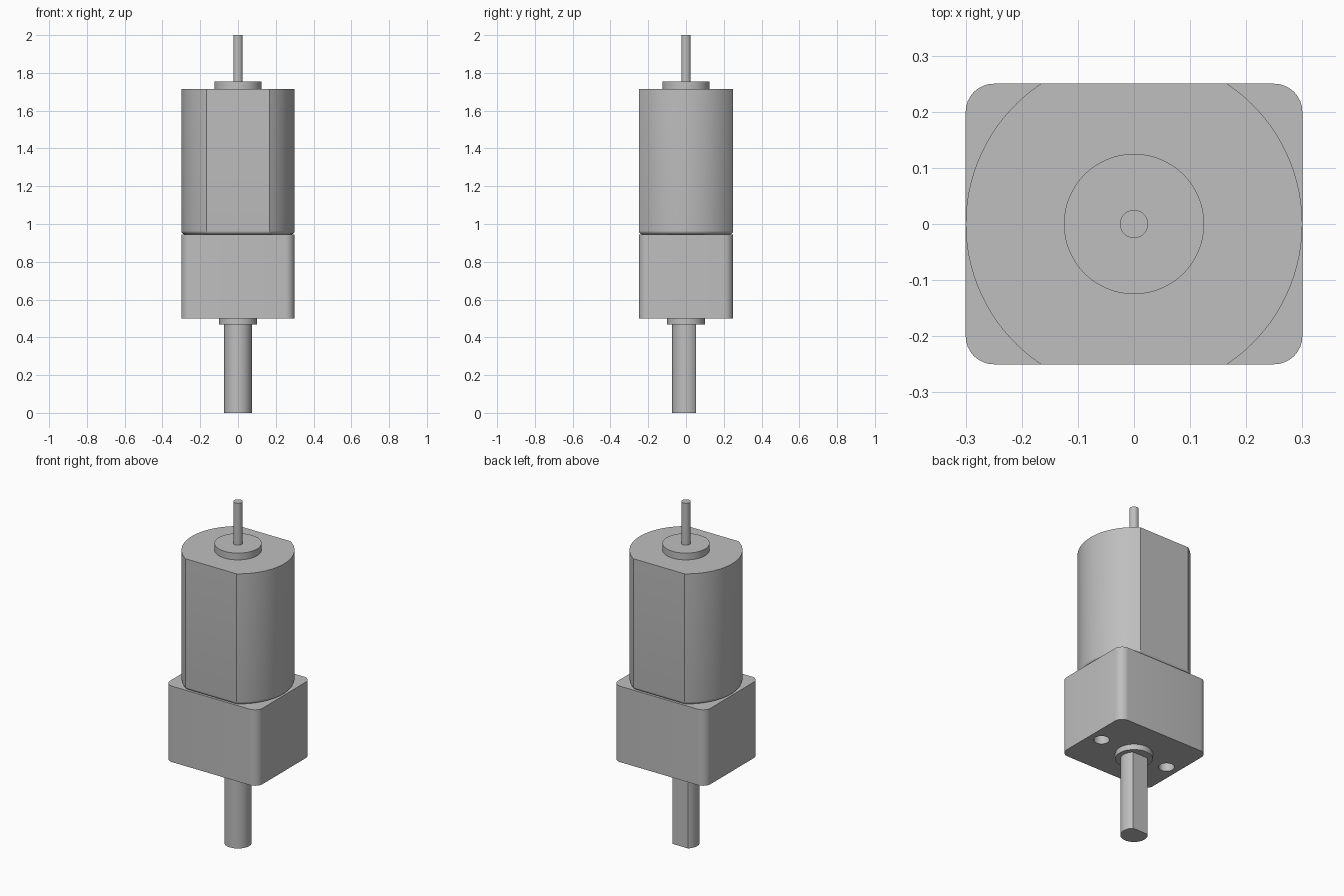
import bpy
import bmesh
from math import asin, cos, sin, pi

cube = bpy.data.objects.get("Cube")
if cube:
    bpy.data.objects.remove(cube, do_unlink=True)

grey = bpy.data.materials.new("metal grey")
grey.use_nodes = True
colour = (0.52, 0.52, 0.52, 1)
grey.diffuse_color = colour
grey.node_tree.nodes["Principled BSDF"].inputs["Base Color"].default_value = colour


def arc(radius, start, end, steps, cx=0, cy=0):
    angles = [start + (end - start) * i / steps for i in range(steps + 1)]
    return [(cx + radius * cos(a), cy + radius * sin(a)) for a in angles]


def circle(radius, cx=0, cy=0):
    return arc(radius, 0, 2 * pi, 64, cx, cy)[:-1]


def prism(name, outline, bottom, top, fillet=0):
    """Extrude a plan outline upwards, optionally rounding its lower rim."""
    bm = bmesh.new()
    base = bm.faces.new([bm.verts.new((x, y, bottom)) for x, y in outline])
    out = bmesh.ops.extrude_face_region(bm, geom=[base], use_keep_orig=True)
    for item in out["geom"]:
        if isinstance(item, bmesh.types.BMVert):
            item.co.z = top
    bmesh.ops.recalc_face_normals(bm, faces=bm.faces[:])
    if fillet:
        rim = [e for e in bm.edges if all(v.co.z < bottom + 0.001 for v in e.verts)]
        bmesh.ops.bevel(bm, geom=rim, offset=fillet, segments=6,
                        profile=0.5, affect='EDGES')
    mesh = bpy.data.meshes.new(name)
    bm.to_mesh(mesh)
    bm.free()
    mesh.materials.append(grey)
    obj = bpy.data.objects.new(name, mesh)
    bpy.context.collection.objects.link(obj)
    return obj


def activate(obj):
    bpy.ops.object.select_all(action='DESELECT')
    obj.select_set(True)
    bpy.context.view_layer.objects.active = obj


# Gearbox with rounded upright corners
corner = 0.05
box = []
for i, (sx, sy) in enumerate([(1, 1), (-1, 1), (-1, -1), (1, -1)]):
    box += arc(corner, i * pi / 2, (i + 1) * pi / 2, 8,
               sx * (0.3 - corner), sy * (0.25 - corner))
gearbox = prism("gearbox", box, 0.5, 0.945)

# Two blind mounting holes in the underside
for side in (-1, 1):
    cutter = prism("hole_cutter", circle(0.042, side * 0.225), 0.4, 0.65)
    cutter.hide_render = True
    cut = gearbox.modifiers.new("mounting_hole", 'BOOLEAN')
    cut.operation = 'DIFFERENCE'
    cut.solver = 'EXACT'
    cut.object = cutter
    activate(gearbox)
    bpy.ops.object.modifier_apply(modifier=cut.name)
    bpy.data.objects.remove(cutter, do_unlink=True)

# Motor can: round sides, flat front and back
half = asin(0.25 / 0.3)
can = arc(0.3, -half, half, 32) + arc(0.3, pi - half, pi + half, 32)
motor = prism("motor_can", can, 0.945, 1.715, fillet=0.02)

# Output shaft with a flat on its back
flat = asin(0.053 / 0.073)
shaft = prism("output_shaft", arc(0.073, pi - flat, 2 * pi + flat, 48), 0, 0.5)

# Round collars and rear shaft
parts = [
    gearbox, motor, shaft,
    prism("output_collar", circle(0.1), 0.467, 0.5),
    prism("rear_boss", circle(0.125), 1.715, 1.755),
    prism("rear_shaft", circle(0.025), 1.755, 2.0),
]
for part in parts:
    activate(part)
    bpy.ops.object.shade_smooth_by_angle(angle=0.44)
